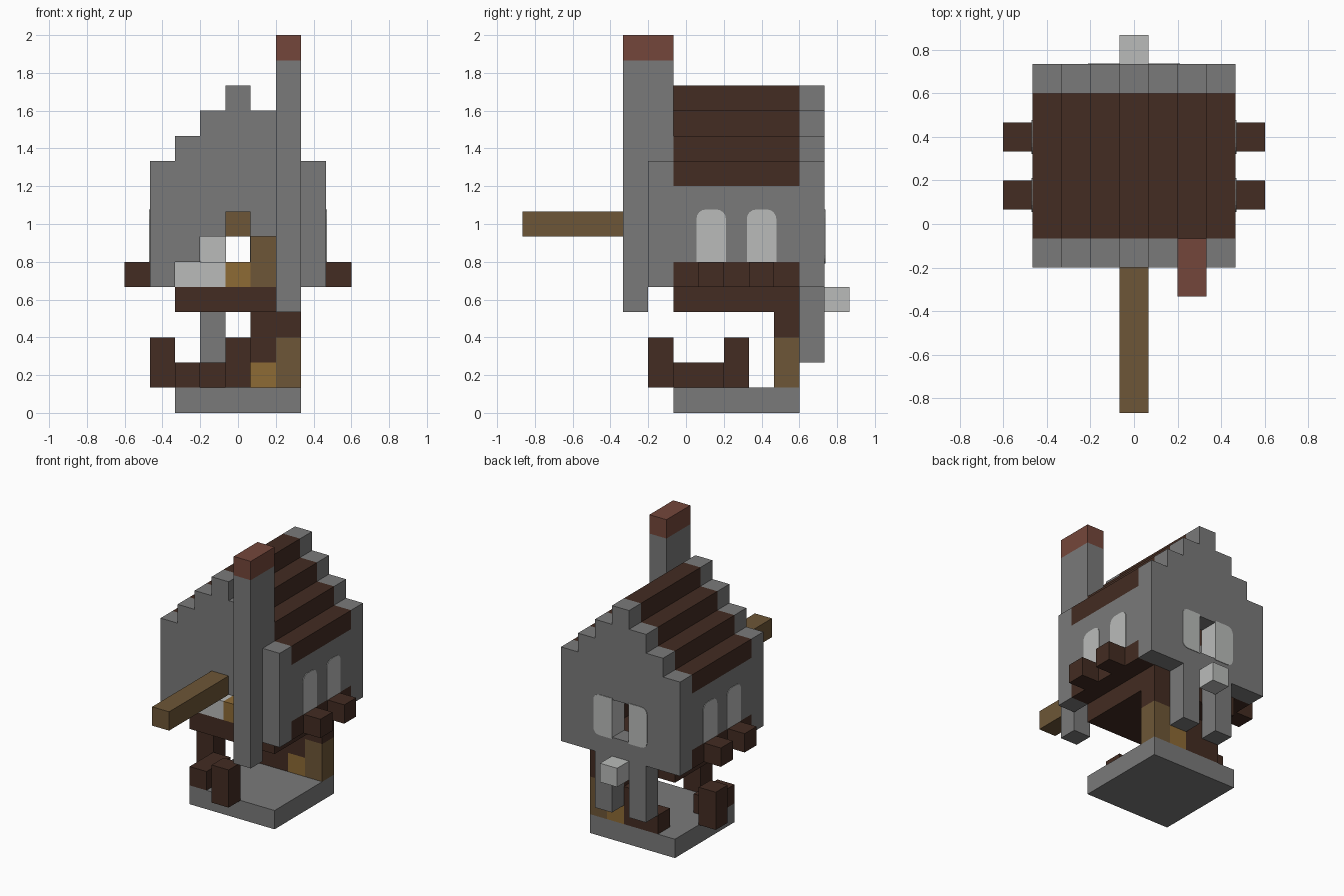
import bpy
import bmesh
import math
from mathutils import Vector

if "Cube" in bpy.data.objects:
    bpy.data.objects.remove(bpy.data.objects["Cube"], do_unlink=True)

U = 2 / 15  # edge length of one block


def material(name, rgb):
    m = bpy.data.materials.new(name)
    m.use_nodes = True
    m.diffuse_color = (*rgb, 1)
    m.node_tree.nodes["Principled BSDF"].inputs["Base Color"].default_value = (*rgb, 1)
    return m


STONE = material("grey stone", (0.195, 0.195, 0.195))
GLASS = material("pale glass", (0.49, 0.5, 0.49))
DARK = material("dark wood", (0.056, 0.025, 0.016))
WOOD = material("oak wood", (0.155, 0.094, 0.038))
GOLD = material("golden wood", (0.27, 0.145, 0.036))
BRICK = material("red brick", (0.175, 0.062, 0.043))


def finish(name, bm, mat):
    bmesh.ops.recalc_face_normals(bm, faces=bm.faces)
    mesh = bpy.data.meshes.new(name)
    bm.to_mesh(mesh)
    bm.free()
    mesh.materials.append(mat)
    bpy.context.collection.objects.link(bpy.data.objects.new(name, mesh))


def box(x, y, z):
    """Set of block cells; each range is a number or an inclusive pair."""
    span = [range(r, r + 1) if isinstance(r, int) else range(r[0], r[1] + 1)
            for r in (x, y, z)]
    return {(i, j, k) for i in span[0] for j in span[1] for k in span[2]}


def blocks(name, mat, cells):
    """Mesh of the exposed faces of a set of cells."""
    bm = bmesh.new()
    for c in cells:
        centre = Vector((c[0], c[1], c[2] + 0.5)) * U
        for axis in range(3):
            for sign in (-1, 1):
                near = list(c)
                near[axis] += sign
                if tuple(near) in cells:
                    continue
                n, a, b = Vector(), Vector(), Vector()
                n[axis] = sign
                a[(axis + 1) % 3] = 1
                b[(axis + 2) % 3] = sign
                bm.faces.new([bm.verts.new(centre + (n + a * s + b * t) * U / 2)
                              for s, t in ((-1, -1), (1, -1), (1, 1), (-1, 1))])
    bmesh.ops.remove_doubles(bm, verts=bm.verts, dist=0.001)
    finish(name, bm, mat)


def pane(name, across, a0, a1, z0, z1, d0, d1, radii):
    """Window slab with rounded corners (order: low a0, low a1, high a1, high a0)."""
    corners = ((a0, z0, 1, 1), (a1, z0, -1, 1), (a1, z1, -1, -1), (a0, z1, 1, -1))
    outline = []
    for n, ((a, z, sa, sz), r) in enumerate(zip(corners, radii)):
        steps = 5 if r else 1
        for s in range(steps):
            t = math.pi * (1 + n / 2) + math.pi / 2 * s / 4
            outline.append((a + r * (sa + math.cos(t)), z + r * (sz + math.sin(t)))
                           if r else (a, z))
    bm = bmesh.new()
    face = bm.faces.new([bm.verts.new((d0, a, z) if across == "x" else (a, d0, z))
                         for a, z in outline])
    out = bmesh.ops.extrude_face_region(bm, geom=[face])
    move = (d1 - d0, 0, 0) if across == "x" else (0, d1 - d0, 0)
    bmesh.ops.translate(bm, vec=move,
                        verts=[v for v in out["geom"] if isinstance(v, bmesh.types.BMVert)])
    finish(name, bm, GLASS)


def gable(j):
    """Stepped end wall."""
    return set().union(*(box(i, j, (5, 12 - abs(i))) for i in range(-3, 4)))


# Ground slab and upper floor
blocks("ground_slab", STONE, box((-2, 2), (0, 4), 0))
blocks("upper_floor", DARK, box((-2, 2), (0, 4), 4))

# Gable walls with the front doorway and the back window opening
doorway = box((-2, 2), -1, 5) | box((-1, 1), -1, 6) | box(0, -1, 7)
blocks("front_gable", STONE, gable(-1) - doorway)
blocks("back_gable", STONE, gable(5) - box(0, 5, (6, 7)))

# Side walls, sills, joists and side windows
for side, sx in (("left", 1), ("right", -1)):
    blocks(side + "_wall", STONE, box(3 * sx, (0, 4), (6, 8)))
    blocks(side + "_sill_and_joists", DARK,
           box(3 * sx, (0, 4), 5) | box(4 * sx, 1, 5) | box(4 * sx, 3, 5))
    for j in (1, 3):
        pane(f"{side}_window_{j}", "x", j * U - 0.078, j * U + 0.078, 0.8, 1.077,
             sx * (2.5 * U - 0.004), sx * (3.5 * U + 0.004), (0, 0, 0.05, 0.05))

# Back window panes on both sides of the opening
for side, sx in (("left", 1), ("right", -1)):
    inner, outer = sx * (U / 2 - 0.002), sx * (1.5 * U + 0.01)
    r = 0.045
    radii = (0, r, r, 0) if sx > 0 else (r, 0, 0, r)
    pane("back_window_" + side, "y", min(inner, outer), max(inner, outer), 0.79, 1.077,
         4.5 * U - 0.004, 5.5 * U + 0.004, radii)

# Stepped roof
blocks("roof", DARK, set().union(*(box(i, (0, 4), 12 - abs(i)) for i in range(-3, 4))))

# Chimney and beam over the doorway
blocks("chimney", STONE, box(2, -2, (4, 13)) | box(2, -1, (11, 13)))
blocks("chimney_cap", BRICK, box(2, (-2, -1), 14))
blocks("front_beam", WOOD, box(0, (-6, -1), 7))

# Back supports and lamp
for side, i in (("left", 1), ("right", -1)):
    blocks("back_post_" + side, STONE, box(i, 5, (2, 4)))
blocks("back_lamp", GLASS, box(0, 6, 4))

# Stairs along the back of the lower room
blocks("stairs", DARK, box(-1, 4, 1) | box(0, 4, (1, 2)) | box(1, 4, (2, 3)) | box(2, 4, 3))
blocks("lower_chest", GOLD, box(1, 4, 1))
blocks("lower_cupboard", WOOD, box(2, 4, (1, 2)))

# Table and seats on the ground
blocks("table", DARK, box(-2, (0, 1), 1))
blocks("front_seat", DARK, box(0, -1, (1, 2)))
blocks("side_seat", DARK, box(-3, 2, (1, 2)))

# Upper room furniture
blocks("bed", GLASS, box((-2, -1), (0, 1), 5))
blocks("upper_chest", GOLD, box(0, 0, 5))
blocks("upper_cupboard", WOOD, box(1, 0, (5, 6)))
